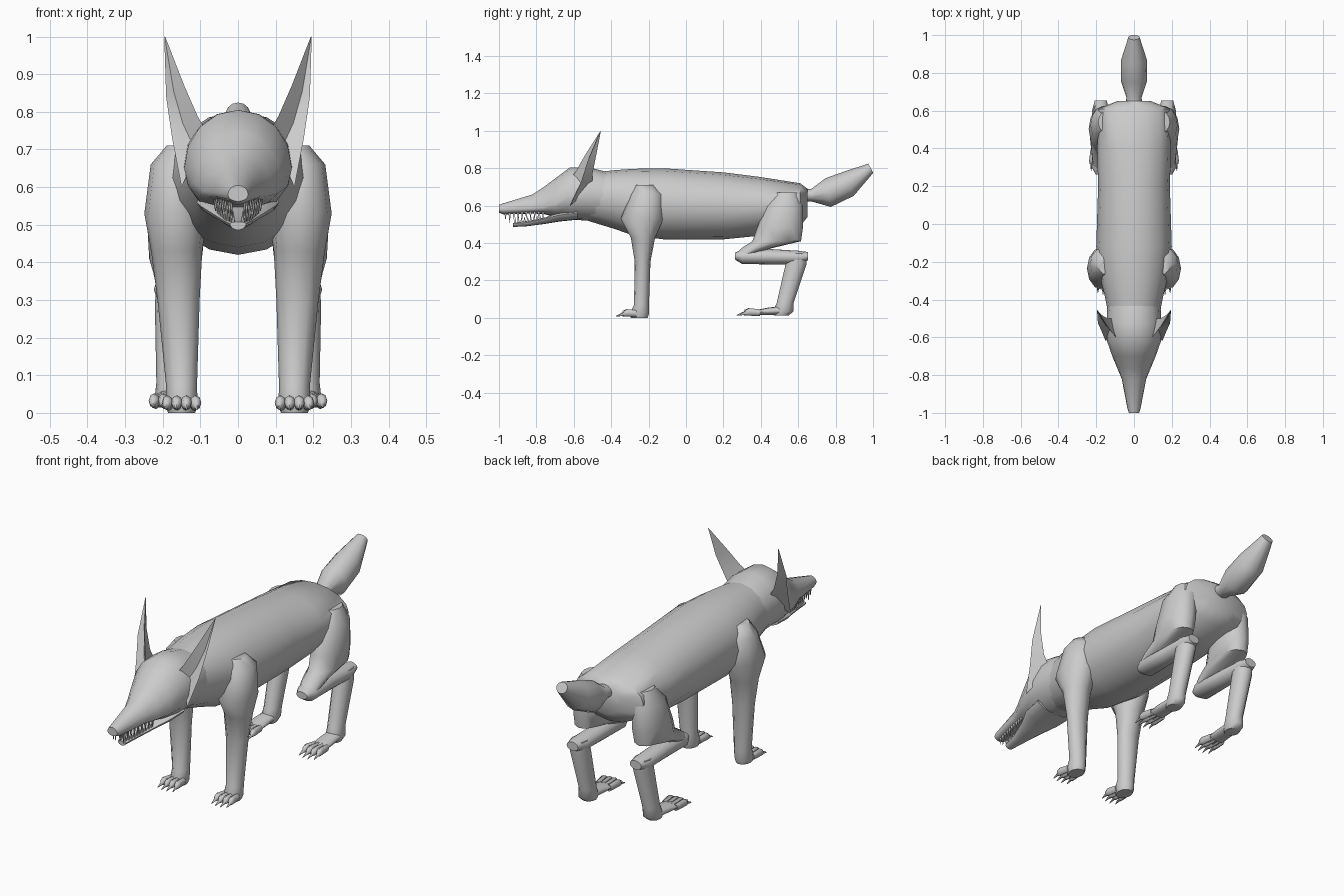
import bpy, bmesh, math
from mathutils import Vector

grey = bpy.data.materials.new("plain grey")
grey.diffuse_color = (0.6, 0.6, 0.6, 1)


def skin(bm, rings):
    """Join point rings into a capped tube."""
    loops = [[bm.verts.new(p) for p in r] for r in rings]
    n = len(loops[0])
    for a, b in zip(loops, loops[1:]):
        for i in range(n):
            j = (i + 1) % n
            bm.faces.new((a[i], a[j], b[j], b[i]))
    bm.faces.new(loops[0][::-1])
    bm.faces.new(loops[-1])


def ring(x, y, z, hx, hv, ang=0, side=1, n=12):
    """Ellipse: hx across, hv along a direction tilted in the side plane."""
    a = math.radians(ang)
    pts = []
    for i in range(n):
        t = 2 * math.pi * i / n
        v = hv * math.sin(t)
        pts.append(Vector((side * (x + hx * math.cos(t)),
                           y + v * math.cos(a), z + v * math.sin(a))))
    return pts


def torso_ring(y, top, mid, bot, hw, n=16):
    """Egg section with separate upper and lower heights."""
    pts = []
    for i in range(n):
        t = 2 * math.pi * i / n
        s = math.sin(t)
        pts.append(Vector((hw * math.cos(t), y, mid + s * (top - mid if s > 0 else mid - bot))))
    return pts


def finish(name, bm, angle=50):
    bmesh.ops.recalc_face_normals(bm, faces=bm.faces)
    me = bpy.data.meshes.new(name)
    bm.to_mesh(me)
    bm.free()
    me.materials.append(grey)
    ob = bpy.data.objects.new(name, me)
    bpy.context.collection.objects.link(ob)
    bpy.ops.object.select_all(action='DESELECT')
    ob.select_set(True)
    bpy.context.view_layer.objects.active = ob
    bpy.ops.object.shade_smooth_by_angle(angle=math.radians(angle))
    return ob


def torso(name, rows):
    bm = bmesh.new()
    skin(bm, [torso_ring(*r) for r in rows])
    return finish(name, bm)


def limb(bm, rows, ang, side, n=12):
    skin(bm, [ring(*r, ang, side, n) for r in rows])


def toes(bm, x, y, z, length, side):
    """Four toes, each ending in a claw."""
    for k in (-1.5, -0.5, 0.5, 1.5):
        out = 1 - 0.08 * abs(k)
        steps = [(0, 0.02, 0.012, 0.018), (0.5, 0.024, 0.015, 0.02), (0.66, 0.02, 0.012, 0.015),
                 (0.69, 0.017, 0.007, 0.009), (1.0, 0.006, 0.001, 0.002)]
        rows = [(x + k * (0.022 + 0.006 * t), y - t * length * out, z + h, hx, hv)
                for t, h, hx, hv in steps]
        limb(bm, rows, 90, side, 8)


# Body
torso("body", [(-0.56, 0.77, 0.65, 0.53, 0.12), (-0.38, 0.79, 0.64, 0.475, 0.155),
               (-0.28, 0.797, 0.62, 0.44, 0.18), (-0.12, 0.80, 0.61, 0.42, 0.2),
               (0.2, 0.778, 0.6, 0.42, 0.19), (0.4, 0.753, 0.6, 0.44, 0.195),
               (0.61, 0.72, 0.62, 0.49, 0.19), (0.65, 0.69, 0.63, 0.54, 0.09)])

# Head with the upper muzzle
torso("head", [(-1.0, 0.605, 0.58, 0.562, 0.027), (-0.975, 0.613, 0.58, 0.553, 0.035),
               (-0.82, 0.66, 0.585, 0.558, 0.065), (-0.76, 0.70, 0.59, 0.555, 0.09),
               (-0.70, 0.745, 0.61, 0.54, 0.115), (-0.62, 0.805, 0.65, 0.525, 0.143),
               (-0.52, 0.805, 0.66, 0.52, 0.145), (-0.42, 0.78, 0.65, 0.51, 0.14)])

# Lower jaw
torso("lower_jaw", [(-0.925, 0.508, 0.503, 0.486, 0.022), (-0.85, 0.518, 0.51, 0.49, 0.036),
                    (-0.75, 0.538, 0.53, 0.503, 0.068), (-0.68, 0.565, 0.55, 0.515, 0.1),
                    (-0.58, 0.59, 0.56, 0.525, 0.11)])

# Teeth: two rows on each jaw, with longer fangs near the front
bm = bmesh.new()
for side in (1, -1):
    for i in range(10):
        t = i / 9
        size = 0.05 if i == 1 else 0.034 - 0.012 * t
        for x, y, z, h in ((0.018 + 0.042 * t, -0.965 + 0.2 * t, 0.568, -size - 0.01),
                           (0.013 + 0.038 * t, -0.913 + 0.15 * t, 0.502 + 0.025 * t, size)):
            skin(bm, [ring(x, y, z, 0.006, 0.008, 0, side, 6),
                      ring(x, y, z + h, 0.0008, 0.0008, 0, side, 6)])
finish("teeth", bm)

# Ears: inner edge, back, outer edge and hollow front at each level
bm = bmesh.new()
ear = [((.08, -.62, .74), (.10, -.50, .70), (.15, -.62, .60), (.11, -.58, .69)),
       ((.108, -.585, .79), (.14, -.50, .77), (.175, -.56, .73), (.147, -.54, .77)),
       ((.143, -.54, .87), (.172, -.482, .86), (.191, -.525, .84), (.171, -.505, .855)),
       ((.1935, -.457, 1.0), (.195, -.455, 1.0), (.196, -.457, 1.0), (.195, -.4565, 1.0))]
for side in (1, -1):
    skin(bm, [[Vector((side * x, y, z)) for x, y, z in r] for r in ear])
finish("ears", bm)

# Tail
bm = bmesh.new()
tail = [(0, .60, .66, .05, .035, 90), (0, .67, .655, .04, .033, 95), (0, .76, .67, .07, .078, 100),
        (0, .87, .717, .068, .07, 112), (0, .988, .80, .03, .028, 118)]
skin(bm, [ring(*r) for r in tail])
finish("tail", bm)

# Front legs and paws
bm = bmesh.new()
for side in (1, -1):
    limb(bm, [(.14, -.22, .71, .05, .05), (.162, -.21, .66, .07, .085), (.165, -.235, .53, .084, .115),
              (.163, -.23, .43, .068, .065), (.158, -.232, .30, .056, .042),
              (.15, -.238, .07, .041, .04), (.15, -.25, .022, .043, .052),
              (.15, -.25, 0, .036, .045)], 0, side)
    toes(bm, .15, -.265, 0.003, .115, side)
finish("front_legs", bm)

# Rear legs: thigh, shin, lower leg, foot
bm = bmesh.new()
for side in (1, -1):
    limb(bm, [(.14, .54, .67, .05, .06), (.158, .525, .60, .072, .1), (.164, .502, .48, .076, .123),
              (.166, .485, .41, .07, .13), (.17, .375, .372, .055, .08),
              (.172, .31, .335, .045, .045)], 0, side)
    limb(bm, [(.172, .262, .33, .03, .018), (.172, .30, .328, .052, .04), (.173, .45, .327, .046, .041),
              (.176, .60, .323, .046, .036), (.176, .653, .33, .032, .022)], 90, side)
    limb(bm, [(.176, .595, .345, .04, .05), (.176, .589, .29, .045, .056), (.177, .53, .08, .04, .045),
              (.18, .52, .035, .042, .055), (.18, .51, .014, .034, .04)], 0, side)
    limb(bm, [(.18, .54, .042, .036, .025), (.183, .44, .035, .042, .02),
              (.185, .36, .027, .044, .012)], 90, side)
    toes(bm, .185, .395, .008, .13, side)
finish("rear_legs", bm)
